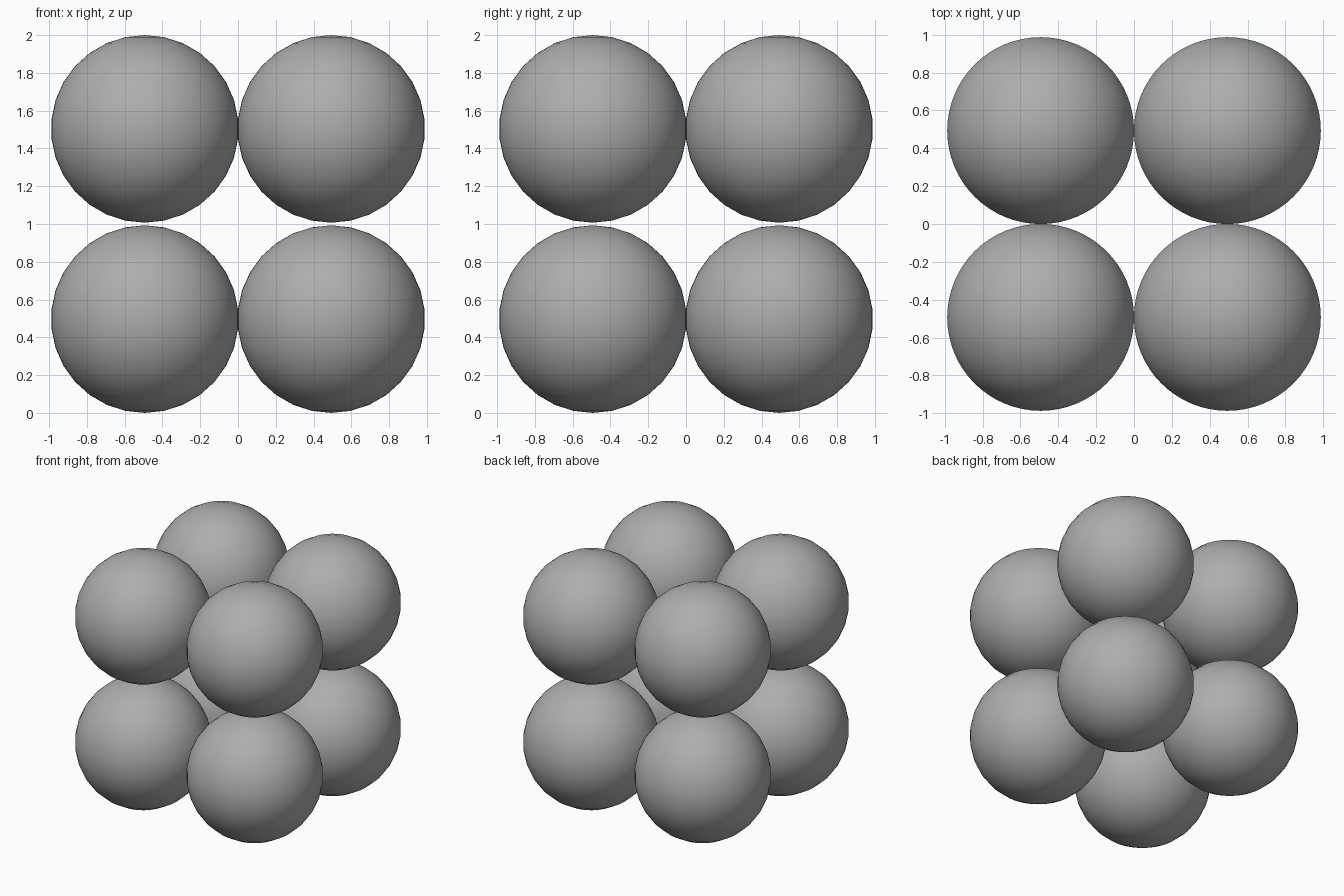
import bpy

if "Cube" in bpy.data.objects:
    bpy.data.objects.remove(bpy.data.objects["Cube"])

R = 0.4965         # ball radius
C = 0.4935         # horizontal offset, neighbours just touch

# Dark grey finish
grey = bpy.data.materials.new("dark_grey")
grey.diffuse_color = (0.42, 0.42, 0.42, 1)
grey.use_nodes = True
grey.node_tree.nodes["Principled BSDF"].inputs["Base Color"].default_value = grey.diffuse_color

# Eight smooth balls stacked as a 2 x 2 x 2 cube
for level, z in (("lower", R), ("upper", 2 - R)):
    for depth, y in (("front", -C), ("back", C)):
        for side, x in (("left", -C), ("right", C)):
            bpy.ops.mesh.primitive_uv_sphere_add(
                segments=64, ring_count=15, radius=R, location=(x, y, z))
            ball = bpy.context.object
            ball.name = f"{level}_{depth}_{side}_ball"
            ball.data.materials.append(grey)
            bpy.ops.object.shade_smooth()
